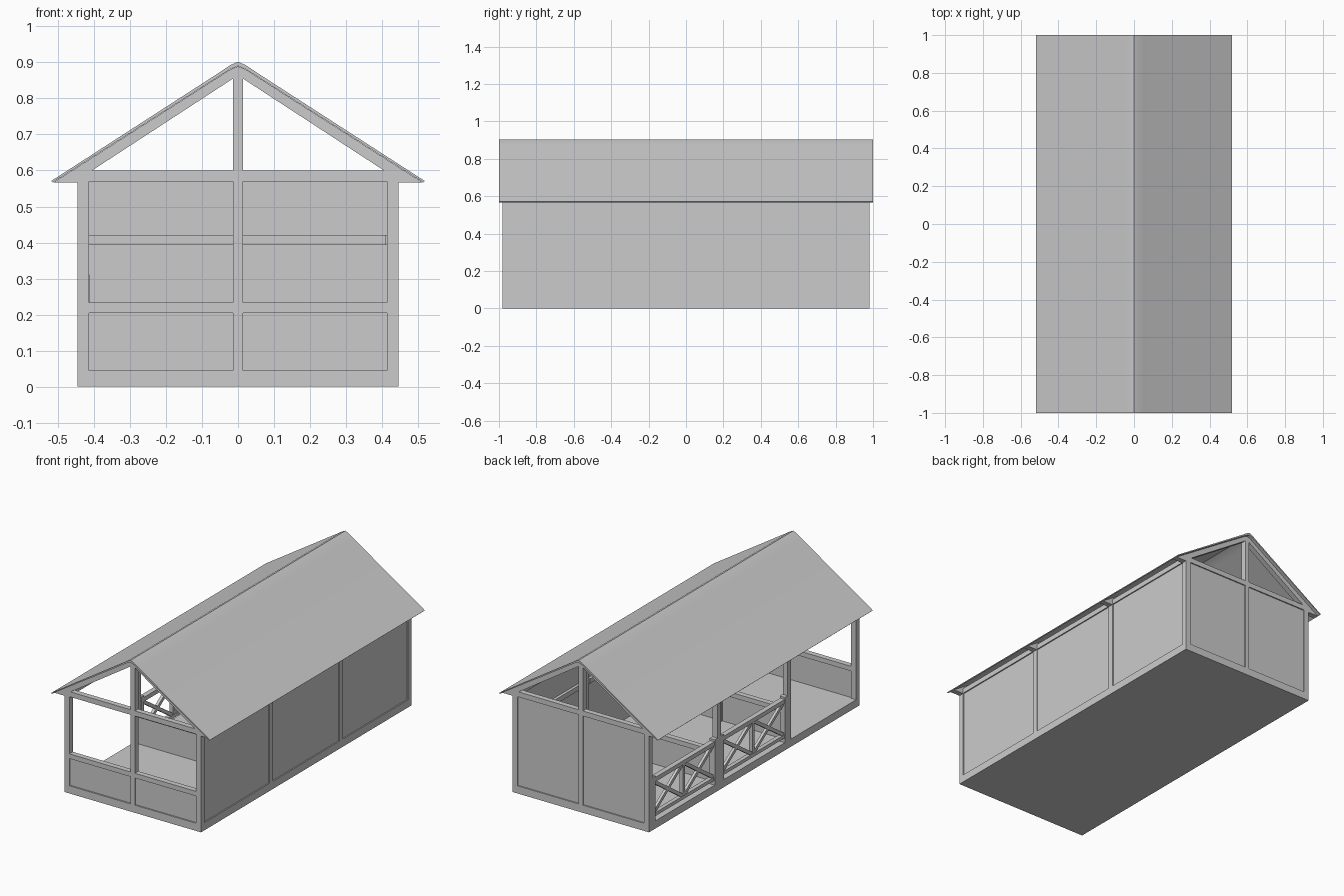
import bpy, bmesh, math
from mathutils import Vector

if "Cube" in bpy.data.objects:
    bpy.data.objects.remove(bpy.data.objects["Cube"])

HX, HY, T = 0.445, 0.98, 0.032      # half width, half depth, timber size
FLOOR, TOP = 0.045, 0.57            # floor level, underside of beams
CX, CY = HX - T / 2, HY - T / 2     # post centre lines
FRAMES = [-CY, -0.327, 0.327, CY]   # frame positions along the house


def new_object(name, bm):
    bmesh.ops.recalc_face_normals(bm, faces=bm.faces)
    mesh = bpy.data.meshes.new(name)
    bm.to_mesh(mesh)
    bm.free()
    ob = bpy.data.objects.new(name, mesh)
    bpy.context.collection.objects.link(ob)
    return ob


def box(name, x, y, z):
    """Box from (min, max) pairs."""
    bm = bmesh.new()
    bmesh.ops.create_cube(bm, size=1)
    for v in bm.verts:
        v.co = Vector([(r[0] + r[1]) / 2 + c * (r[1] - r[0]) for c, r in zip(v.co, (x, y, z))])
    return new_object(name, bm)


def extrude_profile(name, pts, y0, y1):
    """Extrude an x-z outline along y."""
    bm = bmesh.new()
    face = bm.faces.new([bm.verts.new((x, y0, z)) for x, z in pts])
    out = bmesh.ops.extrude_face_region(bm, geom=[face])
    bmesh.ops.translate(bm, vec=(0, y1 - y0, 0),
                        verts=[g for g in out["geom"] if isinstance(g, bmesh.types.BMVert)])
    return new_object(name, bm)


def mirrored(half):
    """Complete a half outline whose first point lies on x = 0."""
    return half + [(-x, z) for x, z in reversed(half) if x > 0]


def around(c, w=T):
    return (c - w / 2, c + w / 2)


def brace(name, x, a, b, w, t):
    """Diagonal bar in the y-z plane."""
    a, b = Vector((x, *a)), Vector((x, *b))
    d = b - a
    ob = box(name, around(0, t), around(0, d.length), around(0, w))
    ob.location = (a + b) / 2
    ob.rotation_euler.x = math.atan2(d.z, d.y)


# floor slab
box("floor", (-HX, HX), (-HY, HY), (0, FLOOR))

# roof sheet
outer = [(0, 0.902), (0.022, 0.892), (0.05, 0.873), (0.518, 0.571)]
inner = [(0.514, 0.567), (0.05, 0.863), (0.022, 0.881), (0, 0.89)]
roof_pts = outer + inner + [(-x, z) for x, z in reversed(inner[:-1])] \
    + [(-x, z) for x, z in reversed(outer[1:])]
roof = extrude_profile("roof", roof_pts, -1, 1)
bpy.context.view_layer.objects.active = roof
roof.select_set(True)
bpy.ops.object.shade_smooth_by_angle(angle=math.radians(30))

# frames: posts, tie beam, king post and rafters
for y in FRAMES:
    for s in (-1, 1):
        box("side_post", around(s * CX), around(y), (FLOOR, TOP))
        raf = [(0, 0.889), (0.022, 0.88), (0.05, 0.862), (0.512, 0.567),
               (0.445, 0.567), (0.405, 0.6), (0, 0.864)]
        extrude_profile("rafter", [(s * a, b) for a, b in raf], *around(y))
    box("center_post", around(0, 0.028), around(y), (FLOOR, 0.875))
    box("tie_beam", (-HX, HX), around(y), (TOP, 0.6))

# wall plates along the sides
for s in (-1, 1):
    box("wall_plate", around(s * CX), (-HY, HY), (TOP, 0.6))

# half walls: front and the two partitions
for y in FRAMES[:3]:
    for s in (-1, 1):
        x = sorted((s * 0.014, s * (HX - T)))
        box("half_wall_panel", x, around(y, 0.016), (FLOOR, 0.21))
        box("half_wall_rail", x, around(y), (0.205, 0.233))

# back wall with inner mid rails
for s in (-1, 1):
    x = sorted((s * 0.014, s * (HX - T)))
    box("back_panel", x, (HY - 0.02, HY - 0.007), (FLOOR, TOP))
    box("back_mid_rail", x, (HY - 0.037, HY - 0.018), (0.393, 0.421))

# right wall with inner mid rails
for a, b in zip(FRAMES, FRAMES[1:]):
    y = (a + T / 2, b - T / 2)
    box("right_panel", (HX - 0.02, HX - 0.007), y, (FLOOR, TOP))
    box("right_mid_rail", (HX - 0.037, HX - 0.018), y, (0.393, 0.421))

# crossed railings in the two rear bays on the left
LO, HI = 0.09, 0.275
for a, b in zip(FRAMES[1:], FRAMES[2:]):
    y0, y1 = a + T / 2, b - T / 2
    mid = (y0 + y1) / 2
    box("railing_top", around(-CX, 0.03), (y0, y1), (HI, 0.3))
    box("railing_bottom", around(-CX, 0.024), (y0, y1), (0.07, LO))
    box("railing_middle", around(-CX, 0.022), around(mid, 0.02), (LO, HI))
    ends = (y0 + 0.013, y1 - 0.013)
    for e in ends:
        box("railing_end_post", around(-CX, 0.034), around(e, 0.026), (FLOOR, 0.312))
    for p, q in ((ends[0] + 0.013, mid - 0.01), (mid + 0.01, ends[1] - 0.013)):
        brace("railing_cross", -CX, (p, LO), (q, HI), 0.02, 0.018)
        brace("railing_cross", -CX, (p, HI), (q, LO), 0.02, 0.016)
